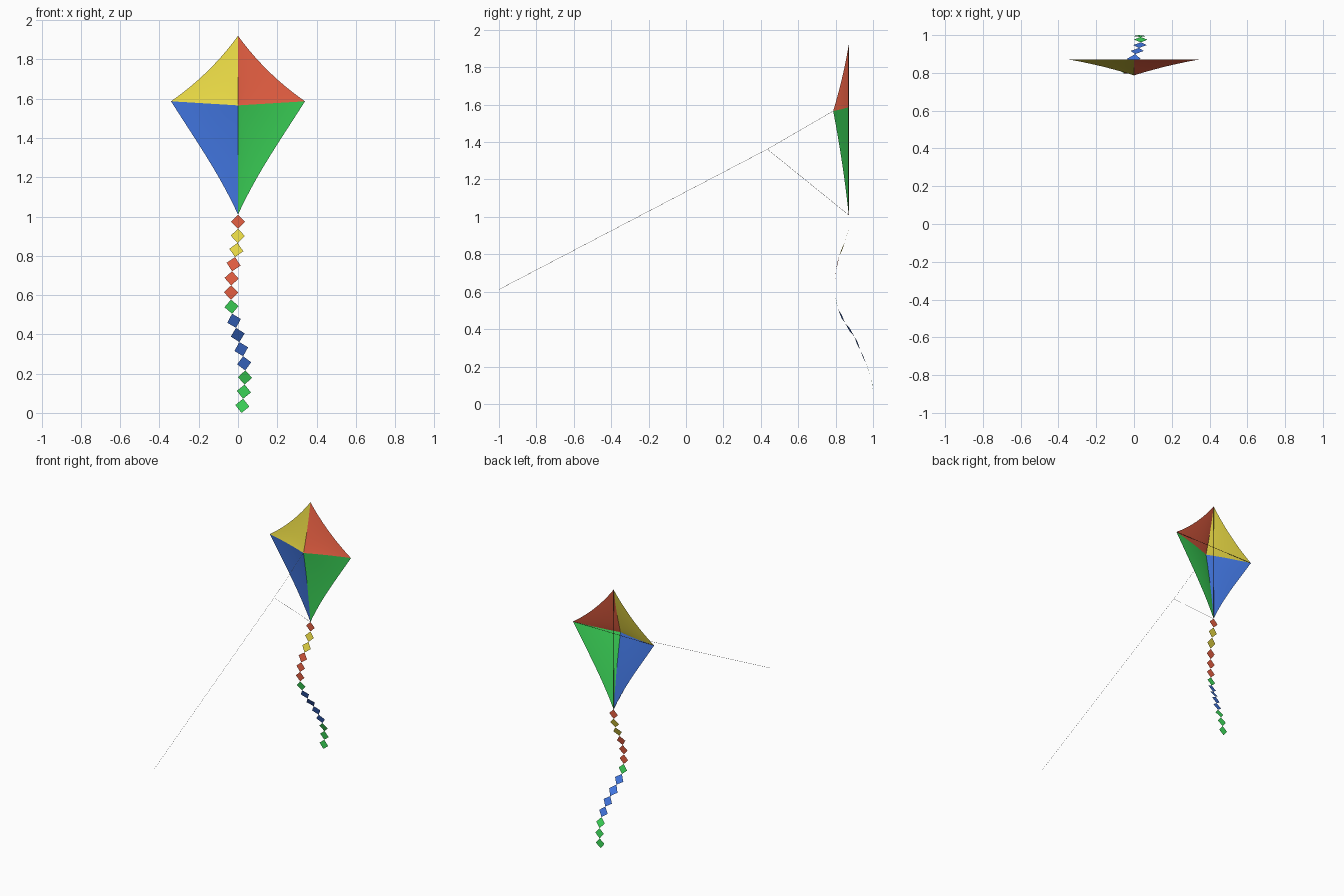
import bpy
import math
from mathutils import Vector

if "Cube" in bpy.data.objects:
    bpy.data.objects.remove(bpy.data.objects["Cube"])


def material(name, r, g, b):
    m = bpy.data.materials.new(name)
    m.diffuse_color = (r, g, b, 1)
    m.use_nodes = True
    m.node_tree.nodes["Principled BSDF"].inputs["Base Color"].default_value = m.diffuse_color
    return m


RED = material("red cloth", 0.79, 0.115, 0.055)
YELLOW = material("yellow cloth", 0.82, 0.70, 0.06)
BLUE = material("blue cloth", 0.06, 0.20, 0.82)
GREEN = material("green cloth", 0.05, 0.74, 0.11)
DARK = material("dark brown rod", 0.09, 0.035, 0.025)
STRING = material("grey string", 0.25, 0.25, 0.25)


def mesh_object(name, verts, faces, mat, smooth=False):
    me = bpy.data.meshes.new(name)
    me.from_pydata([tuple(v) for v in verts], [], faces)
    me.materials.append(mat)
    for p in me.polygons:
        p.use_smooth = smooth
    ob = bpy.data.objects.new(name, me)
    bpy.context.collection.objects.link(ob)
    return ob


def rod(name, a, b, radius, mat, sides=6):
    a, b = Vector(a), Vector(b)
    bpy.ops.mesh.primitive_cylinder_add(vertices=sides, radius=radius,
                                        depth=(b - a).length, location=(a + b) / 2)
    ob = bpy.context.object
    ob.name = name
    ob.rotation_euler = (b - a).to_track_quat('Z', 'Y').to_euler()
    ob.data.materials.append(mat)
    return ob


# Key points of the kite
CENTRE = Vector((0, 0.787, 1.566))
TOP = Vector((0, 0.87, 1.92))
BOTTOM = Vector((0, 0.87, 1.01))
TIP_Z = 1.587
TIP_X = 0.341


# Sail: four cloth panels with hollow outer edges and a slight backward sag
def panel(name, side, end, mat, hollow, skew, n=14):
    tip = Vector((side * TIP_X, 0.87, TIP_Z))
    inward = Vector((CENTRE.x, 0.87, CENTRE.z)) - (tip + end) / 2
    inward.normalize()
    verts, faces = [CENTRE], []
    for i in range(1, n + 1):
        r = i / n
        for j in range(n + 1):
            t = j / n
            bow = 4 * t * (1 - t) * (1 + skew * (1 - 2 * t))
            edge = end.lerp(tip, t) + inward * hollow * bow
            p = CENTRE.lerp(edge, r)
            p.y += 0.006 * 4 * r * (1 - r)
            verts.append(p)
    w = n + 1
    for j in range(n):
        faces.append((0, 1 + j, 2 + j))
        for i in range(n - 1):
            a = 1 + i * w + j
            faces.append((a, a + w, a + w + 1, a + 1))
    if side * (end.z - CENTRE.z) < 0:          # keep normals facing the front
        faces = [f[::-1] for f in faces]
    mesh_object(name, verts, faces, mat, True)


panel("sail_upper_left", -1, TOP, YELLOW, 0.020, 0)
panel("sail_upper_right", 1, TOP, RED, 0.020, 0)
panel("sail_lower_left", -1, BOTTOM, BLUE, 0.013, 0.6)
panel("sail_lower_right", 1, BOTTOM, GREEN, 0.013, 0.6)

# Straight spars behind the sail
rod("spine_spar", TOP, BOTTOM, 0.0014, DARK)
rod("cross_spar", (-TIP_X, 0.87, TIP_Z), (TIP_X, 0.87, TIP_Z), 0.0014, DARK)

# Bridle and flying line
KNOT = (0, 0.435, 1.362)
rod("bridle_upper", KNOT, CENTRE, 0.0007, STRING, 4)
rod("bridle_lower", KNOT, BOTTOM, 0.0007, STRING, 4)
rod("flying_line", (0, -1, 0.612), KNOT, 0.0007, STRING, 4)

# Tail: a chain of diamonds between joints spaced evenly in height
JX = [0, 0, -.002, -.015, -.03, -.035, -.036, -.03, -.01, .007, .026, .037, .034, .026, .018]
JY = [.87, .87, .85, .82, .803, .796, .798, .813, .85, .90, .932, .962, .99, 1, 1]
COLOURS = [RED] + [YELLOW] * 2 + [RED] * 3 + [GREEN] + [BLUE] * 4 + [GREEN] * 3
joints = [Vector((x, y, 1.01 * (1 - i / 14))) for i, (x, y) in enumerate(zip(JX, JY))]
for i, mat in enumerate(COLOURS):
    a, b = joints[i], joints[i + 1]
    across = (b - a).cross(Vector((0, 1, 0))).normalized() * 0.036
    mid = (a + b) / 2
    mesh_object(f"tail_diamond_{i + 1}", [a, mid - across, b, mid + across],
                [(0, 1, 2, 3)], mat)
